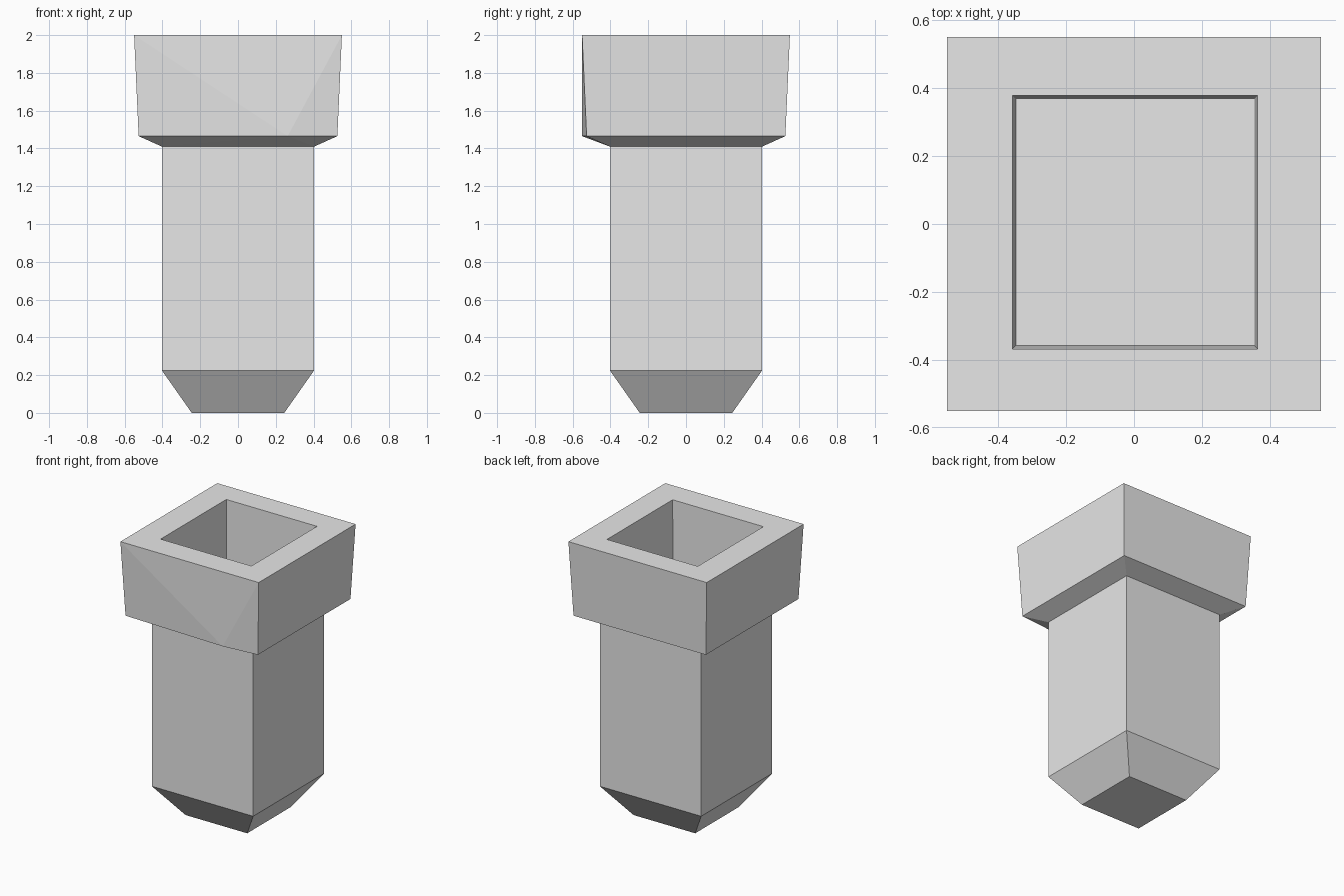
import bpy
import bmesh

cube = bpy.data.objects.get("Cube")
if cube:
    bpy.data.objects.remove(cube, do_unlink=True)

# Material
grey = bpy.data.materials.new("plain_grey")
grey.use_nodes = True
colour = (0.8, 0.8, 0.8, 1)
grey.diffuse_color = colour
grey.node_tree.nodes["Principled BSDF"].inputs["Base Color"].default_value = colour


def square_ring(bm, half, z, cx=0, cy=0, extra=0):
    """Four corners of a level rectangle, front-left corner first."""
    corners = ((-1, -1), (1, -1), (1, 1), (-1, 1))
    return [bm.verts.new((cx + sx * half, cy + sy * (half + extra), z))
            for sx, sy in corners]


def bridge(bm, lower, upper):
    for i in range(4):
        j = (i + 1) % 4
        bm.faces.new((lower[i], lower[j], upper[j], upper[i]))


bm = bmesh.new()

# Outer skin: tapered foot, straight shaft, flared collar
profile = [(0.245, 0), (0.403, 0.225), (0.403, 1.41), (0.526, 1.465), (0.55, 2)]
rings = [square_ring(bm, half, z) for half, z in profile]

# Square pocket sunk into the collar, set slightly off centre
rings.append(square_ring(bm, 0.361, 2, 0.003, 0.005, 0.012))
rings.append(square_ring(bm, 0.351, 1.58, 0.003, 0.005, 0.012))

for lower, upper in zip(rings, rings[1:]):
    bridge(bm, lower, upper)
bm.faces.new(rings[0][::-1])
bm.faces.new(rings[-1])

# Slight bulge in the lower front edge of the collar
left, right = rings[3][:2]
edge = bm.edges.get((left, right))
new_edge, bulge = bmesh.utils.edge_split(edge, left, 0.75)
bulge.co.y = -0.55
bmesh.ops.triangulate(bm, faces=list(bulge.link_faces))
bmesh.ops.recalc_face_normals(bm, faces=bm.faces)

mesh = bpy.data.meshes.new("socket_post")
bm.to_mesh(mesh)
bm.free()
mesh.materials.append(grey)
post = bpy.data.objects.new("socket_post", mesh)
bpy.context.collection.objects.link(post)
